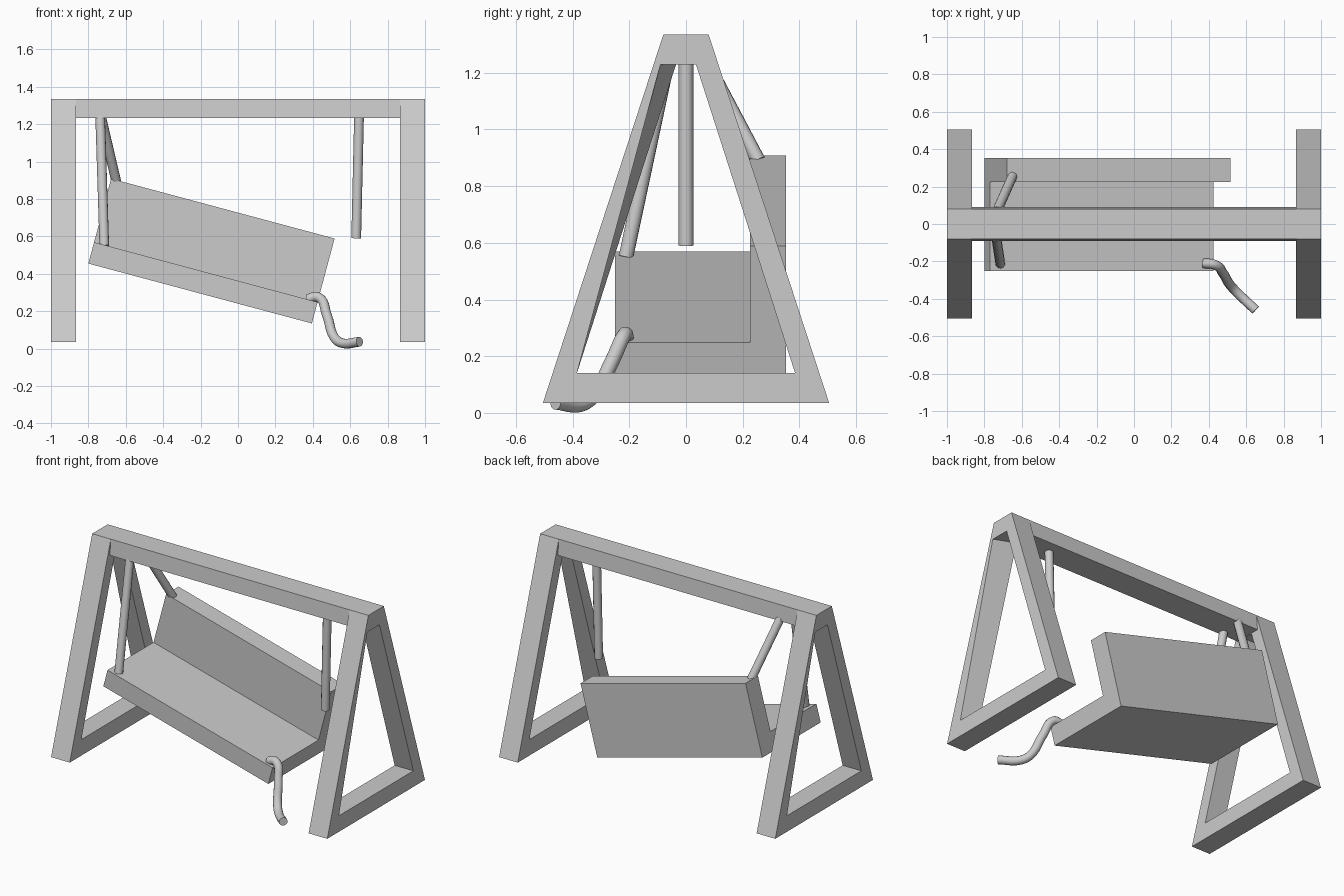
import bpy, bmesh, math
from mathutils import Vector, Matrix

if "Cube" in bpy.data.objects:
    bpy.data.objects.remove(bpy.data.objects["Cube"])


def finish(name, bm):
    bmesh.ops.recalc_face_normals(bm, faces=bm.faces)
    me = bpy.data.meshes.new(name)
    bm.to_mesh(me)
    bm.free()
    ob = bpy.data.objects.new(name, me)
    bpy.context.collection.objects.link(ob)
    return ob


def extrude_profile(name, pts, x0, x1):
    """Extrude a (y, z) profile along x."""
    bm = bmesh.new()
    face = bm.faces.new([bm.verts.new((x0, y, z)) for y, z in pts])
    out = bmesh.ops.extrude_face_region(bm, geom=[face])
    verts = [g for g in out["geom"] if isinstance(g, bmesh.types.BMVert)]
    bmesh.ops.translate(bm, verts=verts, vec=(x1 - x0, 0, 0))
    return finish(name, bm)


def end_frame(name, turn):
    """A-frame: four loops joined into a ring, turned about z."""
    outline = [(-.505, .035), (.505, .035), (.08, 1.335), (-.08, 1.335)]
    hole_out = [(-.385, .14), (.385, .14), (.035, 1.23), (-.09, 1.23)]
    hole_in = [(-.385, .14), (.385, .14), (.035, 1.23), (-.035, 1.23)]
    bm = bmesh.new()
    loops = [[bm.verts.new((x, y, z)) for y, z in pts] for x, pts in
             ((1, outline), (1, hole_out), (.865, hole_in), (.865, outline))]
    for k in range(4):
        a, b = loops[k], loops[(k + 1) % 4]
        for i in range(4):
            j = (i + 1) % 4
            bm.faces.new((a[i], a[j], b[j], b[i]))
    bmesh.ops.rotate(bm, verts=bm.verts, cent=(0, 0, 0),
                     matrix=Matrix.Rotation(turn, 3, 'Z'))
    return finish(name, bm)


def rope(name, pts, r=.026):
    cu = bpy.data.curves.new(name, 'CURVE')
    cu.dimensions = '3D'
    cu.bevel_depth = r
    cu.bevel_resolution = 4
    cu.use_fill_caps = True
    cu.resolution_u = 6
    sp = cu.splines.new('BEZIER')
    sp.bezier_points.add(len(pts) - 1)
    for bp, p in zip(sp.bezier_points, pts):
        bp.co = p
        bp.handle_left_type = bp.handle_right_type = 'AUTO'
    ob = bpy.data.objects.new(name, cu)
    bpy.context.collection.objects.link(ob)
    return ob


# Supporting frame
end_frame("right_end_frame", 0)
end_frame("left_end_frame", math.pi)
extrude_profile("top_beam", [(-.09, 1.233), (.09, 1.233), (.08, 1.335), (-.08, 1.335)], -.866, .866)

# L-shaped bench, hanging crooked
bench = extrude_profile("bench", [(-.25, 0), (.353, 0), (.353, .47), (.225, .47),
                                  (.225, .118), (-.25, .118)], 0, 1.237)
bench.matrix_world = (Matrix.Translation((-.8, 0, .455)) @
                      Matrix.Rotation(math.radians(15), 4, 'Y'))

# Hanging ropes
rope("left_front_rope", [(-.737, -.065, 1.24), (-.715, -.212, .55)])
rope("left_back_rope", [(-.732, .07, 1.24), (-.65, .255, .89)])
rope("right_broken_rope", [(.647, 0, 1.24), (.632, 0, .59)])

# Loose rope end trailing from the seat to the ground
rope("fallen_rope", [(.37, -.21, .265), (.43, -.217, .275), (.475, -.262, .18),
                     (.515, -.327, .06), (.555, -.37, .03), (.65, -.46, .037)])
